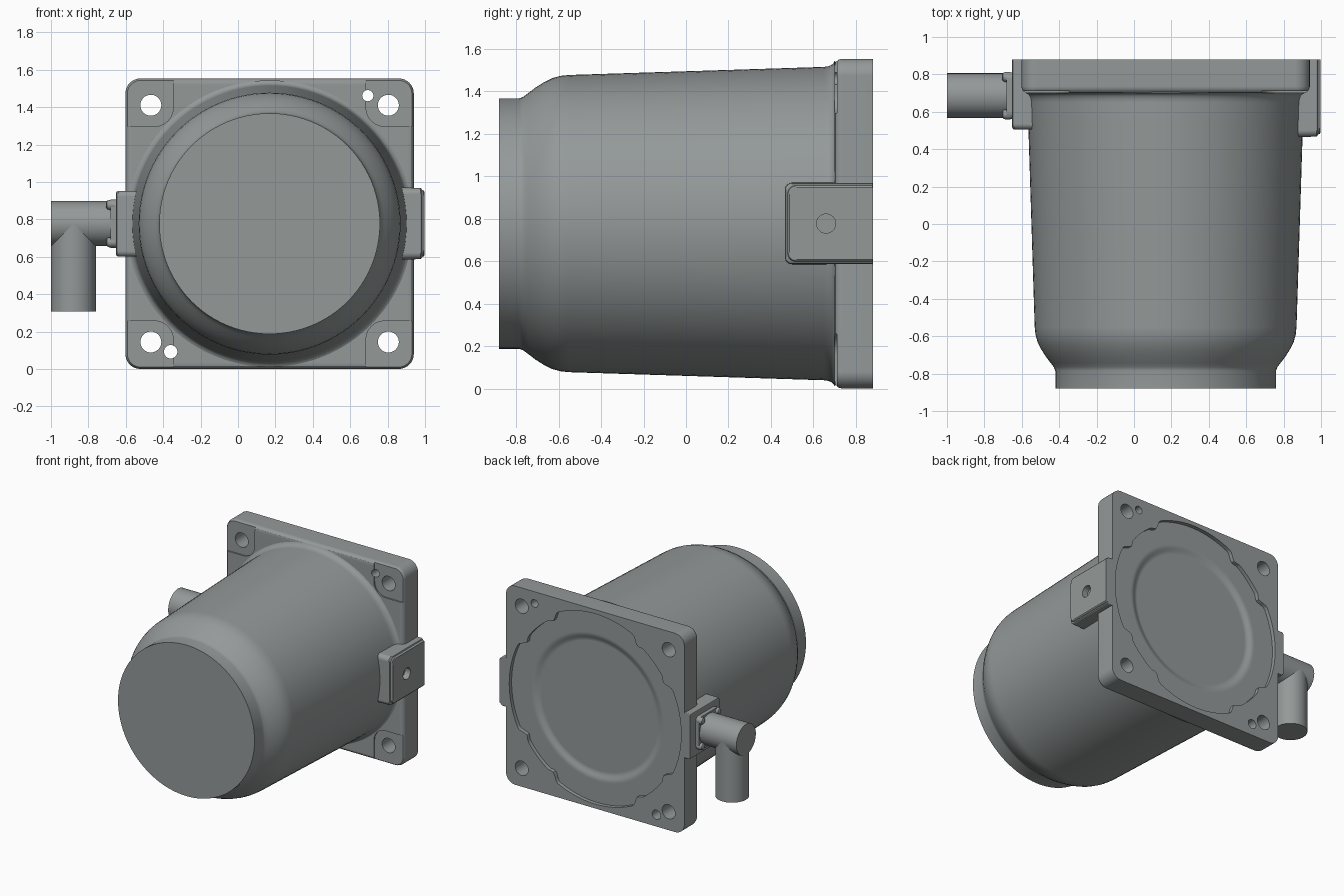
import bpy, bmesh
from math import sin, cos, pi, radians

if "Cube" in bpy.data.objects:
    bpy.data.objects.remove(bpy.data.objects["Cube"])

CX, CZ = 0.169, 0.777           # axis of the canister, along y
AX = {'x': lambda u, v, w: (w, u, v), 'y': lambda u, v, w: (u, w, v), 'z': lambda u, v, w: (u, v, w)}
metal = bpy.data.materials.new('dark_grey_metal')
metal.diffuse_color = (0.295, 0.32, 0.318, 1)
metal.use_nodes = True
metal.node_tree.nodes["Principled BSDF"].inputs["Base Color"].default_value = metal.diffuse_color


def loft(name, axis, rings, helper=False):
    """Skin closed 2D rings [(points, position along axis), ...] and cap both ends."""
    bm = bmesh.new()
    loops = [[bm.verts.new(AX[axis](u, v, w)) for u, v in pts] for pts, w in rings]
    n = len(loops[0])
    for a, b in zip(loops, loops[1:]):
        for i in range(n):
            j = (i + 1) % n
            bm.faces.new((a[i], a[j], b[j], b[i]))
    bm.faces.new(loops[0])
    bm.faces.new(loops[-1])
    bmesh.ops.recalc_face_normals(bm, faces=bm.faces)
    me = bpy.data.meshes.new(name)
    bm.to_mesh(me)
    bm.free()
    me.materials.append(metal)
    ob = bpy.data.objects.new(name, me)
    bpy.context.collection.objects.link(ob)
    ob.hide_render = helper
    return ob


def circle(u, v, r, n=48):
    return [(u + r * cos(2 * pi * i / n), v + r * sin(2 * pi * i / n)) for i in range(n)]


def rrect(u0, u1, v0, v1, r_low, r_high, seg=6):
    """Rounded rectangle with separate radii for the low-u and high-u corners."""
    pts = []
    for u, v, r, a in ((u1 - r_high, v1 - r_high, r_high, 0), (u0 + r_low, v1 - r_low, r_low, 90),
                       (u0 + r_low, v0 + r_low, r_low, 180), (u1 - r_high, v0 + r_high, r_high, 270)):
        pts += [(u + r * cos(radians(a + 90 * i / seg)), v + r * sin(radians(a + 90 * i / seg)))
                for i in range(seg + 1)]
    return pts


def cut(ob, cutters):
    for c in cutters:
        m = ob.modifiers.new('cut', 'BOOLEAN')
        m.operation, m.solver, m.object = 'DIFFERENCE', 'EXACT', c
    bpy.context.view_layer.objects.active = ob
    for m in list(ob.modifiers):
        bpy.ops.object.modifier_apply(modifier=m.name)


# Canister body: narrow neck, swelling shoulder, slightly tapered barrel, fillet
profile = [(0.59, -0.88), (0.59, -0.785), (0.598, -0.765), (0.613, -0.745), (0.64, -0.71), (0.665, -0.67),
           (0.685, -0.63), (0.696, -0.59), (0.70, -0.55), (0.738, 0.65), (0.741, 0.67),
           (0.747, 0.685), (0.755, 0.694), (0.766, 0.70), (0.72, 0.75)]
body = loft('canister_body', 'y', [(circle(CX, CZ, r, 96), y) for r, y in profile])


# Square mounting flange with a rounded front edge
def flange_ring(d):
    return rrect(CX - 0.771 + d, CX + 0.771 - d, d, 1.553 - d, 0.08 - d, 0.08 - d, 8)


flange = loft('mounting_flange', 'y', [(flange_ring(d), y) for d, y in
              ((0.035, 0.70), (0.016, 0.705), (0.005, 0.717), (0, 0.735), (0, 0.88))])


# Scalloped recess in the back face, wider near the four sides
def scallop(n=240):
    pts = []
    for i in range(n):
        a = 2 * pi * i / n
        off = abs((a + pi / 4) % (pi / 2) - pi / 4)
        t = min(max((radians(30) - off) / radians(4), 0), 1)
        dip = 0.02 * max(0, 1 - abs(off - radians(32)) / radians(3))
        r = 0.71 + 0.033 * t * t * (3 - 2 * t) - dip
        pts.append((CX + r * cos(a), CZ + r * sin(a)))
    return pts


recess = loft('recess_cutter', 'y', [(scallop(), 0.85), (scallop(), 0.95)], True)
dish = loft('dish_cutter', 'y', [(circle(CX, CZ, r, 96), y) for r, y in
            ((0.50, 0.83), (0.515, 0.832), (0.53, 0.837), (0.545, 0.845), (0.56, 0.849),
             (0.575, 0.85), (0.58, 0.90))], True)

# Corner spot faces, bolt holes and two dowel holes
cutters = [recess, dish]
for sx in (-1, 1):
    for sz in (-1, 1):
        us = sorted((CX + sx * 0.515, CX + sx * 0.90))
        vs = sorted((CZ + sz * 0.52, CZ + sz * 0.90))
        low, high = (0.1, 0.02) if sx > 0 else (0.02, 0.1)
        pad = rrect(*us, *vs, low, high)
        cutters.append(loft('pad_cutter', 'y', [(pad, 0.6), (pad, 0.711)], True))
        hole = circle(CX + sx * 0.635, CZ + sz * 0.633, 0.056, 32)
        cutters.append(loft('bolt_hole_cutter', 'y', [(hole, 0.6), (hole, 1)], True))
for x, z, r in ((0.694, 1.461, 0.03), (-0.36, 0.092, 0.036)):
    hole = circle(x, z, r, 24)
    cutters.append(loft('dowel_hole_cutter', 'y', [(hole, 0.6), (hole, 1)], True))
cut(flange, cutters)

# Side bosses: right one with a raised face and blind hole, left one carries the pipe
right_boss = loft('right_boss', 'x', [(rrect(0.465 + d, 0.88, 0.585 + d, 0.97 - d, 0.035, 0.006), x)
                  for d, x in ((0, 0.86), (0.002, 0.975), (0.006, 0.981), (0.014, 0.984),
                               (0.017, 0.993), (0.022, 0.997))])
port = circle(0.66, 0.777, 0.045, 32)
port_cutter = loft('port_cutter', 'x', [(port, 0.95), (port, 1.1)], True)
cut(right_boss, [recess, port_cutter])
left_boss = loft('left_boss', 'x', [(rrect(0.505 + d, 0.88, 0.6 + d, 0.952 - d, 0.03, 0.006), x)
                 for d, x in ((0.012, -0.652), (0.004, -0.648), (0, -0.64), (0, -0.53))])
cut(left_boss, [recess])

# Pipe elbow with bolted collar
PY, PZ = 0.686, 0.777
parts = [body, flange, right_boss, left_boss]
pipe = circle(PY, PZ, 0.12)
parts.append(loft('outlet_pipe', 'x', [(pipe, -1.0), (pipe, -0.62)]))
drop = circle(-0.88, PY, 0.12)
parts.append(loft('drop_pipe', 'z', [(drop, 0.307), (drop, PZ)]))
collar = rrect(PY - 0.125, PY + 0.125, PZ - 0.13, PZ + 0.13, 0.035, 0.035)
parts.append(loft('pipe_collar', 'x', [(collar, -0.682), (collar, -0.64)]))
for sy in (-1, 1):
    for sz in (-1, 1):
        parts.append(loft('collar_bolt', 'x', [(circle(PY + sy * 0.1, PZ + sz * 0.1, r, 16), x)
                     for r, x in ((0.012, -0.706), (0.022, -0.70), (0.027, -0.688), (0.027, -0.66))]))

# Smooth shading with crisp edges; cutters are no longer needed
for ob in [o for o in bpy.data.objects if o.hide_render]:
    bpy.data.objects.remove(ob)
bpy.ops.object.select_all(action='DESELECT')
for ob in parts:
    ob.select_set(True)
bpy.context.view_layer.objects.active = body
bpy.ops.object.shade_smooth_by_angle(angle=radians(32))
for ob in parts:                # keep the big flat faces flat
    m = ob.modifiers.new('flat_faces', 'WEIGHTED_NORMAL')
    m.keep_sharp = True
